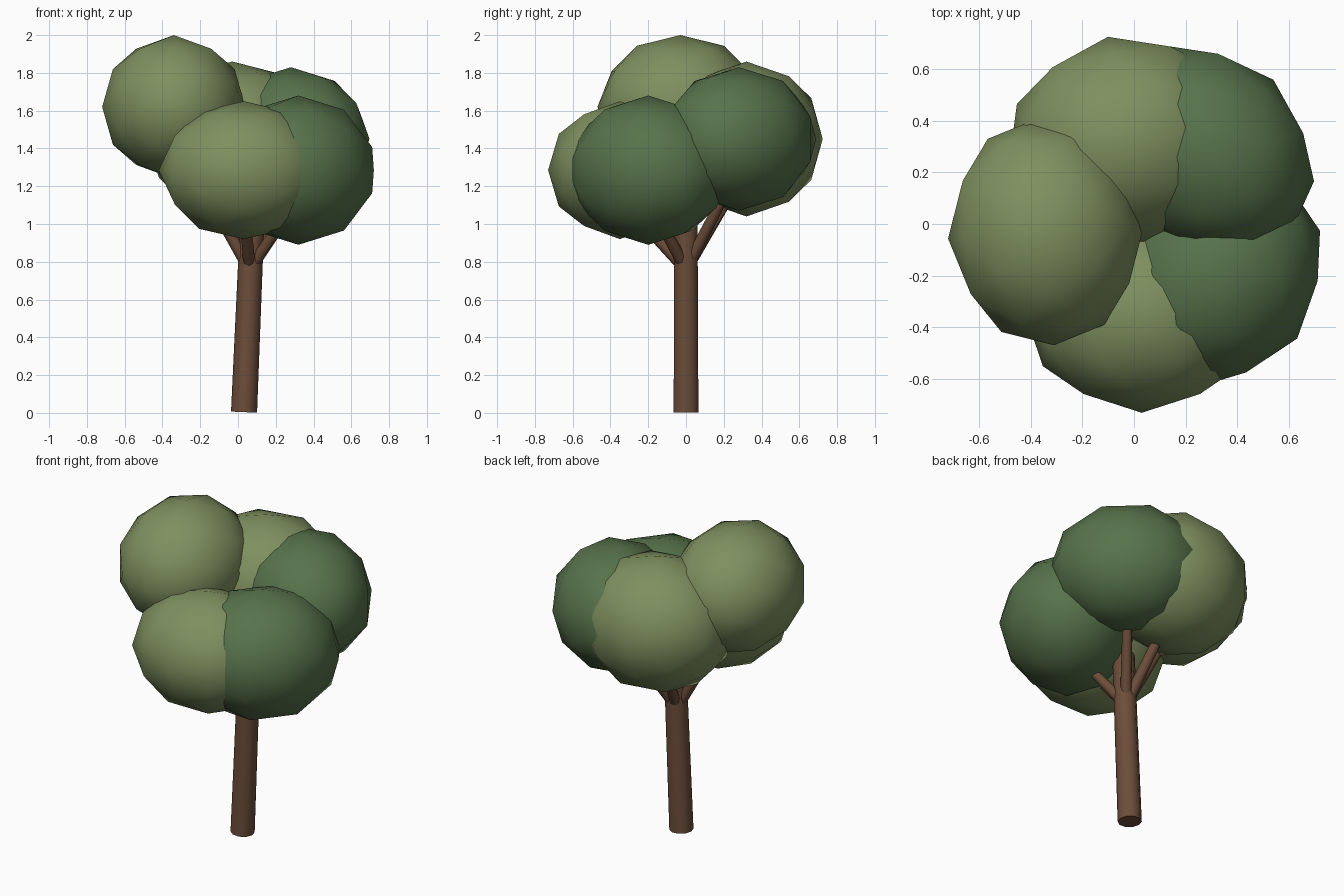
import bpy, bmesh, math
from mathutils import Vector, Matrix

if "Cube" in bpy.data.objects:
    bpy.data.objects.remove(bpy.data.objects["Cube"])

PHI = (1 + 5 ** 0.5) / 2


def material(name, rgb):
    m = bpy.data.materials.new(name)
    m.diffuse_color = (*rgb, 1)
    m.use_nodes = True
    m.node_tree.nodes["Principled BSDF"].inputs["Base Color"].default_value = m.diffuse_color
    return m


BARK = material("bark", (0.15, 0.075, 0.042))
LIGHT = material("light_leaves", (0.21, 0.28, 0.115))
DARK = material("dark_leaves", (0.095, 0.17, 0.07))


def finish(name, bm, mat, angle):
    bmesh.ops.recalc_face_normals(bm, faces=bm.faces)
    me = bpy.data.meshes.new(name)
    bm.to_mesh(me)
    bm.free()
    me.materials.append(mat)
    ob = bpy.data.objects.new(name, me)
    bpy.context.collection.objects.link(ob)
    bpy.ops.object.select_all(action='DESELECT')
    ob.select_set(True)
    bpy.context.view_layer.objects.active = ob
    bpy.ops.object.shade_smooth_by_angle(angle=math.radians(angle))
    return ob


def rod(name, a, b, r1, r2, sides):
    """Tapered cylinder from point a to point b."""
    a, b = Vector(a), Vector(b)
    d = b - a
    bm = bmesh.new()
    bmesh.ops.create_cone(bm, cap_ends=True, segments=sides, radius1=r1, radius2=r2,
                          depth=d.length,
                          matrix=Matrix.Translation((a + b) / 2)
                          @ d.to_track_quat('Z', 'Y').to_matrix().to_4x4())
    return finish(name, bm, BARK, 50)


def clump(name, centre, turn, size, mat):
    """Once-subdivided icosahedron, stretched and turned about z."""
    corners = []
    for s in (-1, 1):
        for t in (-PHI, PHI):
            corners += [Vector((s, t, 0)), Vector((0, s, t)), Vector((t, 0, s))]
    mids = [p + q for i, p in enumerate(corners) for q in corners[:i]
            if (p - q).length < 2.1]
    bm = bmesh.new()
    for p in corners + mids:
        bm.verts.new(p.normalized())
    bmesh.ops.convex_hull(bm, input=bm.verts)
    bm.transform(Matrix.Translation(centre) @ Matrix.Rotation(math.radians(turn), 4, 'Z')
                 @ Matrix.Diagonal((*size, 1)))
    return finish(name, bm, mat, 60)


# Trunk, leaning slightly to the right
rod("trunk", (0.032, 0, 0.004), (0.078, 0, 1.08), 0.069, 0.064, 10)

# Leaf clumps, each with a branch reaching up into it
clumps = [
    ("left", (-0.34, -0.03, 1.62), 184, (0.38, 0.44, 0.38), LIGHT),
    ("front", (0.03, -0.35, 1.285), 270, (0.38, 0.45, 0.365), LIGHT),
    ("front_right", (0.32, -0.20, 1.285), 322, (0.395, 0.45, 0.395), DARK),
    ("back_right", (0.28, 0.28, 1.45), 47, (0.38, 0.45, 0.38), DARK),
    ("back", (-0.03, 0.32, 1.45), 100, (0.41, 0.46, 0.41), LIGHT),
]
for name, c, turn, size, mat in clumps:
    clump(name + "_leaves", c, turn, size, mat)
    rod(name + "_branch", (0.062, 0, 0.76), (c[0], c[1], c[2] - 0.15), 0.033, 0.026, 8)
